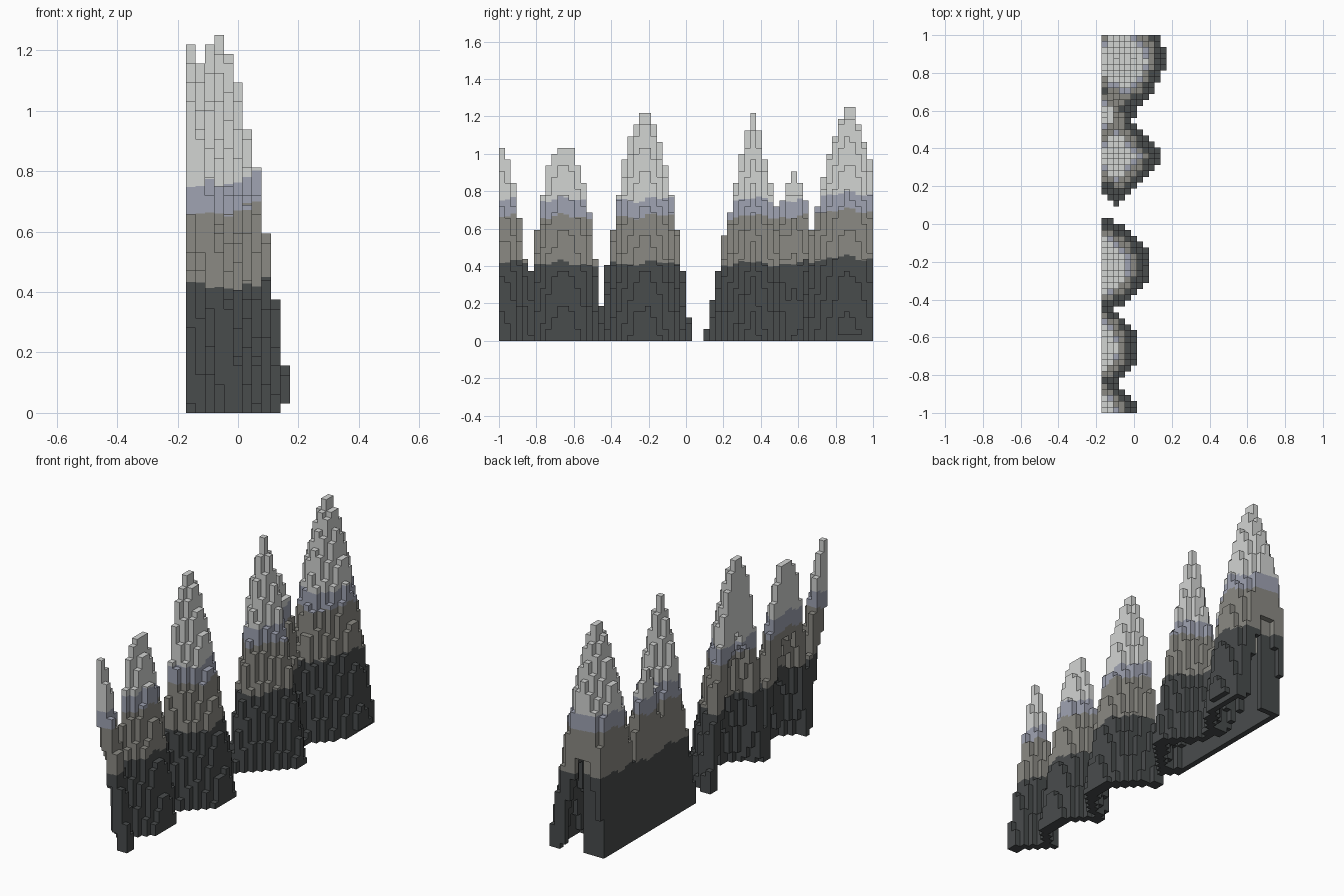
import bpy, bmesh, math, random

random.seed(4)
default = bpy.data.objects.get("Cube")
if default:
    bpy.data.objects.remove(default, do_unlink=True)

CELL = 2 / 64          # width of one square column
NX, NY = 11, 64
LEFT, FRONT = -NX * CELL / 2, -1.0

# peaks: x, y, top height, x radius, y radius, x curve, y curve
PEAKS = [
    (-0.155, -1.00, 1.04, 0.18, 0.19, 1.2, 1.9),
    (-0.155, -0.65, 1.05, 0.18, 0.215, 1.2, 2.2),
    (-0.155, -0.22, 1.23, 0.245, 0.255, 1.35, 1.75),
    (-0.09, 0.36, 1.24, 0.24, 0.262, 1.15, 1.15),
    (-0.155, 0.58, 0.91, 0.16, 0.20, 1.3, 1.5),
    (-0.06, 0.87, 1.26, 0.238, 0.30, 1.5, 1.5),
]


def make_material(name, colour):
    mat = bpy.data.materials.new(name)
    mat.use_nodes = True
    mat.diffuse_color = (*colour, 1)
    bsdf = mat.node_tree.nodes["Principled BSDF"]
    bsdf.inputs["Base Color"].default_value = (*colour, 1)
    return mat


MATERIALS = [
    make_material("dark_rock", (0.066, 0.072, 0.073)),
    make_material("brown_rock", (0.26, 0.255, 0.23)),
    make_material("blue_rock", (0.35, 0.37, 0.45)),
    make_material("pale_rock", (0.65, 0.66, 0.65)),
]


def height(x, y):
    """Stepped height of the slope at one column."""
    best = 0
    for px, py, top, rx, ry, x_curve, y_curve in PEAKS:
        drop = abs((x - px) / rx) ** x_curve + abs((y - py) / ry) ** y_curve
        best = max(best, top * (1 - drop))
    if CELL < best < 1:
        best += random.uniform(-0.8, 0.8) * CELL
    return round(best / CELL) * CELL


def bands(x, y):
    """Wavy heights where the rock colour changes."""
    wave = 0.012 * math.sin(24 * y + 9 * x) + 0.008 * math.sin(53 * y)
    rise = 0.03 if y > 0.68 else 0
    return [0.415 + wave + rise, 0.665 + wave + rise, 0.755 + wave + rise]


# bottom and top of each column; tall columns hang, leaving a hollow shell
columns = {}
for i in range(NX):
    for j in range(NY):
        h = height(LEFT + (i + 0.5) * CELL, FRONT + (j + 0.5) * CELL)
        floor = CELL if i == NX - 1 else 0
        if h > floor:
            low = max(floor, h - CELL * random.randint(12, 14))
            # the tallest part is closed along its left side
            if 35 < j < NY - 1 and (i == 0 or j == NY - 2 and i < 4):
                low = 0
            columns[i, j] = (low, h)

bm = bmesh.new()


def add_face(points, material):
    bm.faces.new([bm.verts.new(p) for p in points]).material_index = material


def add_wall(a, b, low, high, cuts):
    """Upright wall from a to b, split where the colour changes."""
    levels = [-1] + cuts + [9]
    for k in range(4):
        z0, z1 = max(low, levels[k]), min(high, levels[k + 1])
        if z1 - z0 > 1e-5:
            add_face([(*a, z0), (*b, z0), (*b, z1), (*a, z1)], k)


# exposed faces of all columns
for (i, j), (low, top) in columns.items():
    x0, y0 = LEFT + i * CELL, FRONT + j * CELL
    x1, y1 = x0 + CELL, y0 + CELL
    cuts = bands(x0, y0)
    corners = [(x0, y0), (x1, y0), (x1, y1), (x0, y1)]
    add_face([(*c, top) for c in corners], sum(top > c for c in cuts))
    add_face([(*c, low) for c in reversed(corners)], sum(low > c for c in cuts))
    for k, (di, dj) in enumerate([(0, -1), (1, 0), (0, 1), (-1, 0)]):
        a, b = corners[k], corners[(k + 1) % 4]
        near_low, near_top = columns.get((i + di, j + dj), (low, low))
        add_wall(a, b, low, min(top, near_low), cuts)
        add_wall(a, b, max(low, near_top), top, cuts)

bmesh.ops.remove_doubles(bm, verts=bm.verts, dist=1e-5)
mesh = bpy.data.meshes.new("mountain_range")
bm.to_mesh(mesh)
bm.free()
for mat in MATERIALS:
    mesh.materials.append(mat)
mountains = bpy.data.objects.new("mountain_range", mesh)
bpy.context.collection.objects.link(mountains)
